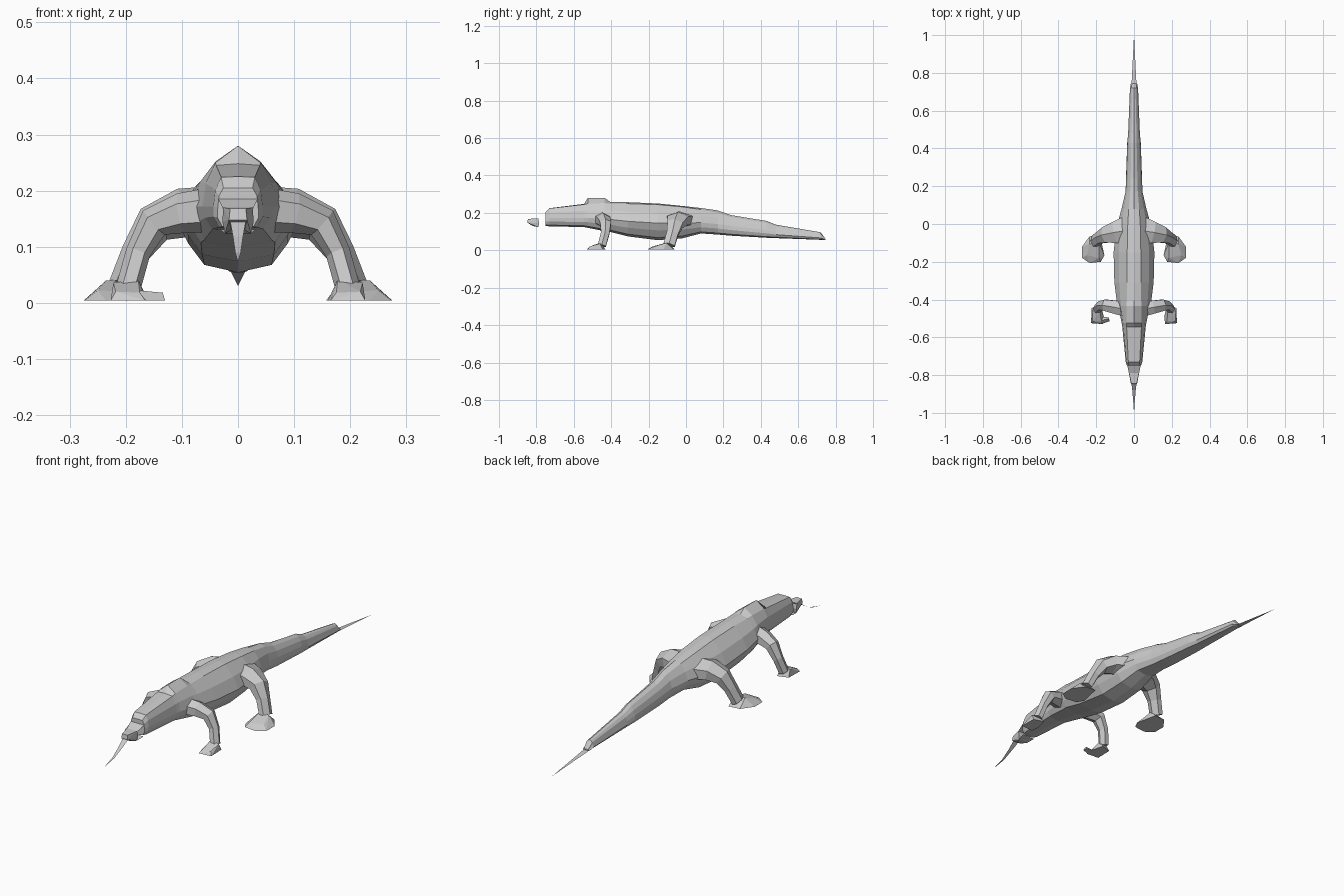
import bpy, bmesh, math
from mathutils import Vector


def finish(name, bm, solid=True):
    if solid:
        bmesh.ops.recalc_face_normals(bm, faces=bm.faces)
    me = bpy.data.meshes.new(name)
    bm.to_mesh(me)
    bm.free()
    ob = bpy.data.objects.new(name, me)
    bpy.context.collection.objects.link(ob)
    return ob


def loft(name, rings):
    """Skin a list of equal-length closed rings and cap the ends."""
    bm = bmesh.new()
    vs = [[bm.verts.new(p) for p in r] for r in rings]
    n = len(vs[0])
    for a, b in zip(vs, vs[1:]):
        for i in range(n):
            j = (i + 1) % n
            bm.faces.new((a[i], a[j], b[j], b[i]))
    bm.faces.new(vs[0])
    bm.faces.new(vs[-1])
    return finish(name, bm)


def strip(name, stations):
    """Flat tapering sheet from (y, z, half width); zero width ends in a point."""
    bm = bmesh.new()
    rows = []
    for y, z, w in stations:
        xs = (-w, w) if w else (0,)
        rows.append([bm.verts.new((x, y, z)) for x in xs])
    for a, b in zip(rows, rows[1:]):
        bm.faces.new(a + b[::-1])
    return finish(name, bm)


def hull(name, pts):
    bm = bmesh.new()
    for p in pts:
        bm.verts.new(p)
    bmesh.ops.convex_hull(bm, input=bm.verts)
    return finish(name, bm)


def body_ring(y, top, shoulder_z, shoulder_w, side_w, side_z, low_w, bottom):
    low_z = bottom + 0.15 * (side_z - bottom)
    half = [(shoulder_w, shoulder_z),
            ((shoulder_w + side_w) / 2 + 0.08 * side_w, (shoulder_z + side_z) / 2 + 0.003),
            (side_w, side_z), ((side_w + low_w) / 2 + 0.005, (side_z + low_z) / 2), (low_w, low_z)]
    right = [(x, y, z) for x, z in half]
    left = [(-x, y, z) for x, z in reversed(half)]
    return [(0, y, top)] + right + [(0, y, bottom)] + left


# Head, body and thick part of the tail
sections = [
    (-0.750, 0.205, 0.205, 0.026, 0.036, 0.170, 0.028, 0.130),
    (-0.730, 0.225, 0.224, 0.030, 0.044, 0.172, 0.034, 0.128),
    (-0.545, 0.248, 0.245, 0.039, 0.062, 0.172, 0.045, 0.124),
    (-0.525, 0.280, 0.250, 0.040, 0.065, 0.172, 0.048, 0.120),
    (-0.435, 0.280, 0.252, 0.040, 0.084, 0.170, 0.060, 0.102),
    (-0.405, 0.259, 0.250, 0.038, 0.092, 0.165, 0.066, 0.098),
    (-0.310, 0.257, 0.249, 0.036, 0.104, 0.155, 0.064, 0.074),
    (-0.150, 0.250, 0.244, 0.036, 0.108, 0.145, 0.060, 0.054),
    (-0.020, 0.237, 0.232, 0.034, 0.094, 0.145, 0.056, 0.064),
    (0.080, 0.226, 0.218, 0.028, 0.066, 0.148, 0.044, 0.090),
    (0.170, 0.213, 0.200, 0.020, 0.045, 0.140, 0.034, 0.084),
    (0.240, 0.188, 0.178, 0.018, 0.041, 0.130, 0.034, 0.078),
    (0.430, 0.157, 0.147, 0.014, 0.034, 0.108, 0.028, 0.067),
    (0.480, 0.137, 0.130, 0.013, 0.028, 0.098, 0.024, 0.065),
    (0.720, 0.096, 0.093, 0.008, 0.018, 0.074, 0.015, 0.056),
    (0.745, 0.062, 0.061, 0.007, 0.013, 0.058, 0.010, 0.054),
]
loft("body", [body_ring(*s) for s in sections])

# Thin tail tip, jaw sheets and tongue
strip("tail_tip", [(0.74, 0.056, 0.013), (1.0, 0.030, 0)])
strip("upper_jaw", [(-0.75, 0.185, 0.035), (-0.79, 0.168, 0.027)])
strip("lower_jaw", [(-0.75, 0.131, 0.032), (-0.79, 0.124, 0.024)])
strip("tongue", [(-0.84, 0.145, 0.014), (-0.88, 0.118, 0.009),
                 (-0.93, 0.090, 0.005), (-1.0, 0.072, 0)])

# Snout
hull("snout", [(s * x, y, z) for s in (-1, 1) for x, y, z in (
    (0.026, -0.79, 0.170), (0.028, -0.785, 0.145), (0.023, -0.79, 0.124),
    (0.014, -0.845, 0.168), (0.016, -0.848, 0.148), (0.012, -0.82, 0.130))])


def leg(name, path, side, sides=6):
    """Faceted limb along (x, y, z, depth radius, cross radius)."""
    pts = [Vector(p[:3]) for p in path]
    rings = []
    for i, p in enumerate(path):
        t = (pts[min(i + 1, len(pts) - 1)] - pts[max(i - 1, 0)]).normalized()
        across = t.cross(Vector((0, 1, 0))).normalized()
        along = across.cross(t).normalized()
        ring = []
        for k in range(sides):
            a = 2 * math.pi * (k + 0.5) / sides
            q = pts[i] + along * p[3] * math.cos(a) + across * p[4] * math.sin(a)
            ring.append((q.x * side, q.y, max(q.z, 0.004)))
        rings.append(ring)
    loft(name, rings)


front_path = [(0.050, -0.450, 0.165, 0.045, 0.040), (0.100, -0.440, 0.160, 0.040, 0.036),
              (0.150, -0.430, 0.143, 0.034, 0.029), (0.178, -0.432, 0.090, 0.026, 0.022),
              (0.196, -0.450, 0.025, 0.025, 0.022)]
hind_path = [(0.045, -0.035, 0.160, 0.085, 0.048), (0.100, -0.045, 0.160, 0.065, 0.044),
             (0.150, -0.058, 0.140, 0.048, 0.036), (0.182, -0.072, 0.090, 0.036, 0.026),
             (0.208, -0.090, 0.028, 0.035, 0.024)]

# Legs and flat feet on both sides
for side, label in ((1, "left"), (-1, "right")):
    leg("front_leg_" + label, front_path, side)
    leg("hind_leg_" + label, hind_path, side)

    hull("front_foot_" + label, [(side * x, y, z) for x, y, z in (
        (0.175, -0.430, 0.004), (0.225, -0.445, 0.004), (0.227, -0.525, 0.004),
        (0.165, -0.530, 0.004), (0.160, -0.490, 0.004), (0.222, -0.460, 0.036),
        (0.178, -0.455, 0.042), (0.175, -0.515, 0.018), (0.218, -0.515, 0.020))])
    if side < 0:
        hull("inner_toe", [(-x, y, z) for x, y, z in (
            (0.175, -0.530, 0.004), (0.175, -0.490, 0.004), (0.130, -0.515, 0.004),
            (0.132, -0.495, 0.005), (0.134, -0.502, 0.018), (0.175, -0.510, 0.022))])

    hull("hind_foot_" + label, [(side * x, y, z) for x, y, z in (
        (0.180, -0.060, 0.004), (0.235, -0.065, 0.004), (0.275, -0.120, 0.004),
        (0.274, -0.180, 0.004), (0.235, -0.207, 0.004), (0.175, -0.200, 0.004),
        (0.157, -0.165, 0.004), (0.235, -0.105, 0.040), (0.185, -0.100, 0.042),
        (0.250, -0.165, 0.022), (0.185, -0.180, 0.020))])
